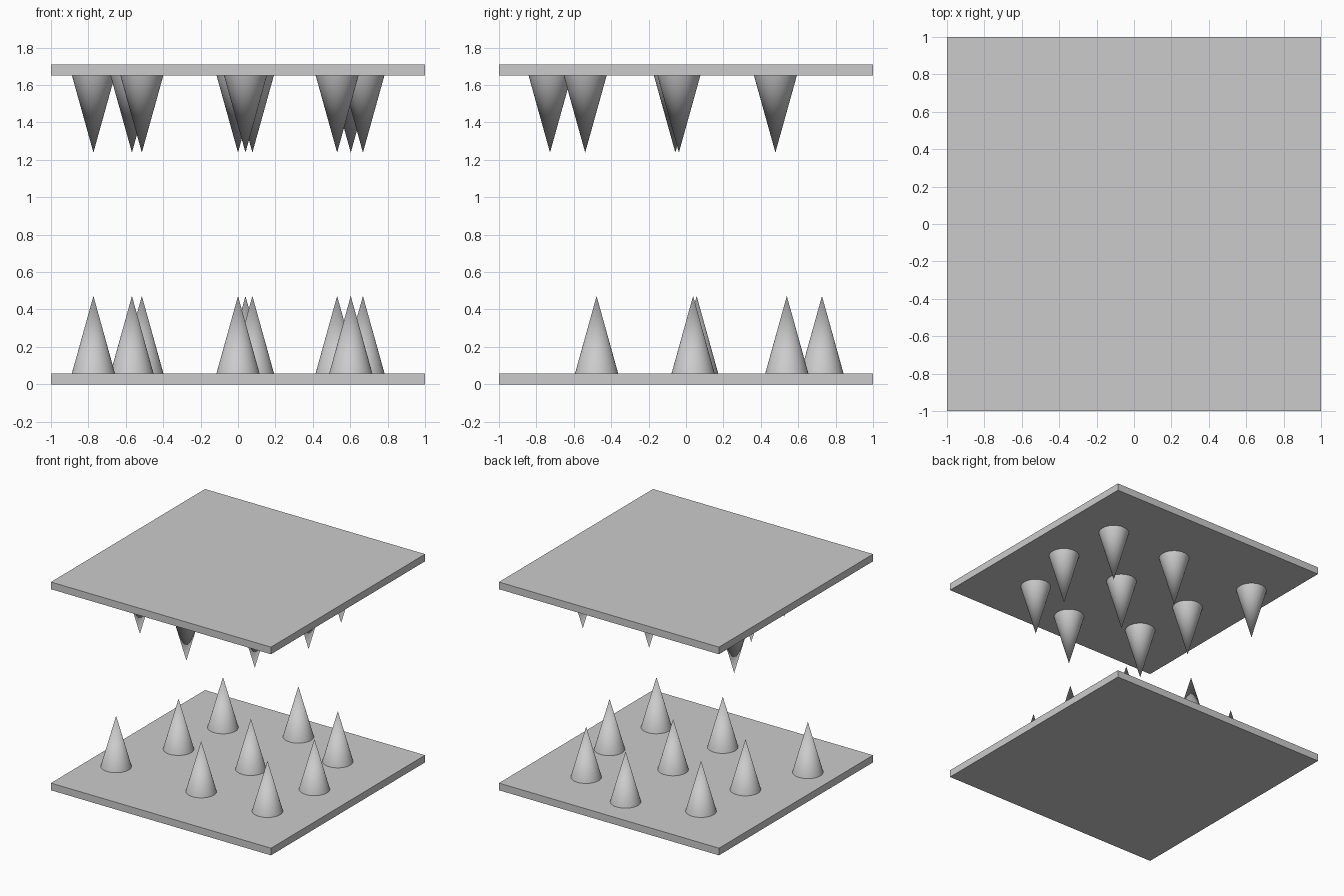
import bpy
import math

if "Cube" in bpy.data.objects:
    bpy.data.objects.remove(bpy.data.objects["Cube"])

SIZE, THICK, TOP = 2.0, 0.059, 1.711
RADIUS, HEIGHT = 0.115, 0.413

# spike centres on the lower plate
SPOTS = [(-0.773, -0.478), (0.0, -0.478), (0.603, -0.478),
         (-0.567, 0.038), (0.077, 0.057), (0.668, 0.038),
         (-0.514, 0.539), (0.04, 0.727), (0.53, 0.539)]


def plate(name, z):
    bpy.ops.mesh.primitive_cube_add(size=1, location=(0, 0, z))
    ob = bpy.context.object
    ob.name = name
    ob.scale = (SIZE, SIZE, THICK)
    bpy.ops.object.transform_apply(location=False, rotation=False, scale=True)


def spike(name, x, y, z, flip):
    bpy.ops.mesh.primitive_cone_add(vertices=48, radius1=RADIUS, radius2=0, depth=HEIGHT,
                                    location=(x, y, z), rotation=(math.pi if flip else 0, 0, 0))
    bpy.context.object.name = name
    bpy.ops.object.shade_smooth_by_angle(angle=math.radians(30))


# floor and ceiling plates
plate("floor_plate", THICK / 2)
plate("ceiling_plate", TOP - THICK / 2)

# the ceiling is the floor turned over about the x axis
for i, (x, y) in enumerate(SPOTS, 1):
    z = THICK + HEIGHT / 2
    spike(f"floor_spike_{i}", x, y, z, False)
    spike(f"ceiling_spike_{i}", x, -y, TOP - z, True)
